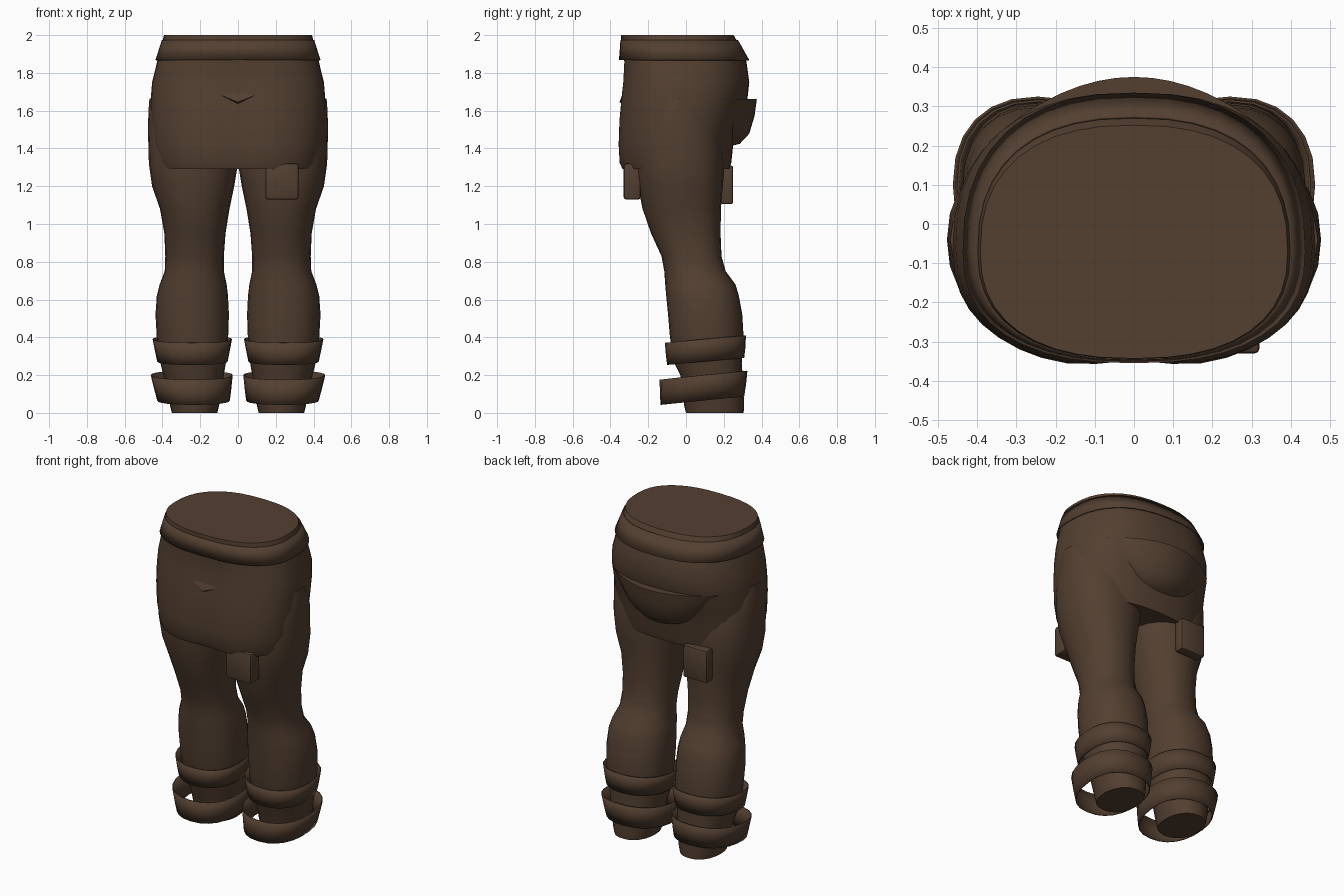
import bpy, bmesh, math
from mathutils import Vector

if "Cube" in bpy.data.objects:
    bpy.data.objects.remove(bpy.data.objects["Cube"])

brown = bpy.data.materials.new("dark brown cloth")
brown.diffuse_color = (0.086, 0.050, 0.030, 1)
brown.use_nodes = True
brown.node_tree.nodes["Principled BSDF"].inputs["Base Color"].default_value = brown.diffuse_color


def finish(bm, name, angle=40, thickness=0):
    bmesh.ops.recalc_face_normals(bm, faces=bm.faces)
    me = bpy.data.meshes.new(name)
    bm.to_mesh(me)
    bm.free()
    me.materials.append(brown)
    me.polygons.foreach_set("use_smooth", [True] * len(me.polygons))
    me.set_sharp_from_angle(angle=math.radians(angle))
    ob = bpy.data.objects.new(name, me)
    bpy.context.collection.objects.link(ob)
    if thickness:
        mod = ob.modifiers.new("thickness", 'SOLIDIFY')
        mod.thickness = thickness
    return ob


def power(v, e):
    return math.copysign(abs(v) ** e, v)


def loft(name, rings, n=32, exp=2.3, caps=True, tilt=0, dip=0, thickness=0):
    """Ring: z, x min, x max, y front, y widest, y back. Tilt raises the back."""
    bm = bmesh.new()
    rows = []
    for z, x0, x1, yf, yc, yb in rings:
        row = []
        for i in range(n):
            a = 2 * math.pi * i / n
            c, s = power(math.cos(a), 2 / exp), power(math.sin(a), 2 / exp)
            x = (x0 + x1) / 2 + (x1 - x0) / 2 * c
            y = yc + s * ((yb - yc) if s > 0 else (yc - yf))
            if s < 0 and z < 1.9:
                y += dip * math.exp(-(x / 0.11) ** 2)
            row.append(bm.verts.new((x, y, z + tilt * (y - yc))))
        rows.append(row)
    for lo, hi in zip(rows, rows[1:]):
        for i in range(n):
            j = (i + 1) % n
            bm.faces.new((lo[i], lo[j], hi[j], hi[i]))
    if caps:
        bm.faces.new(rows[0])
        bm.faces.new(rows[-1])
    return finish(bm, name, thickness=thickness)


def sym(z, rx, yf, yc, yb):
    return (z, -rx, rx, yf, yc, yb)


# Hips with a rounded hem, and the flat waist
loft("hips", [
    sym(1.295, 0.40, -0.325, -0.06, 0.205),
    sym(1.29, 0.425, -0.35, -0.06, 0.23),
    sym(1.325, 0.437, -0.365, -0.06, 0.24),
    sym(1.42, 0.455, -0.37, -0.06, 0.25),
    sym(1.55, 0.463, -0.365, -0.06, 0.285),
    sym(1.66, 0.462, -0.355, -0.06, 0.325),
    sym(1.75, 0.455, -0.345, -0.06, 0.335),
    sym(1.86, 0.428, -0.34, -0.07, 0.32),
    sym(1.96, 0.402, -0.345, -0.07, 0.275),
    sym(2.0, 0.392, -0.343, -0.07, 0.252)], n=40, exp=2.4, dip=0.022)

# Flared waistband
loft("waistband", [
    sym(1.868, 0.437, -0.355, -0.07, 0.335),
    sym(1.975, 0.403, -0.347, -0.07, 0.275)],
    n=40, exp=2.4, caps=False, thickness=0.006)

# Legs and ankle wraps, one set per side
leg = [
    (0.00, 0.11, 0.35, 0.00, 0.15, 0.305),
    (0.04, 0.10, 0.36, -0.01, 0.15, 0.308),
    (0.20, 0.075, 0.395, -0.03, 0.13, 0.30),
    (0.26, 0.065, 0.41, -0.06, 0.12, 0.295),
    (0.40, 0.052, 0.43, -0.085, 0.11, 0.305),
    (0.52, 0.048, 0.437, -0.095, 0.10, 0.298),
    (0.62, 0.053, 0.43, -0.105, 0.09, 0.28),
    (0.68, 0.06, 0.415, -0.11, 0.07, 0.262),
    (0.75, 0.075, 0.388, -0.115, 0.05, 0.21),
    (0.83, 0.075, 0.385, -0.13, 0.03, 0.188),
    (0.95, 0.066, 0.39, -0.185, 0.01, 0.183),
    (1.08, 0.045, 0.413, -0.23, -0.02, 0.185),
    (1.20, 0.02, 0.455, -0.255, -0.03, 0.195),
    (1.32, 0.0, 0.472, -0.27, -0.04, 0.205),
    (1.50, 0.0, 0.477, -0.27, -0.04, 0.19),
    (1.60, 0.0, 0.474, -0.23, -0.04, 0.15),
    (1.665, 0.0, 0.469, -0.19, -0.04, 0.11)]
upper_wrap = [(0.272, 0.055, 0.428, -0.10, 0.10, 0.308),
              (0.33, 0.043, 0.44, -0.107, 0.10, 0.315),
              (0.39, 0.032, 0.452, -0.112, 0.10, 0.317)]
lower_wrap = [(0.066, 0.043, 0.428, -0.135, 0.10, 0.308),
              (0.13, 0.035, 0.445, -0.138, 0.10, 0.318),
              (0.20, 0.028, 0.462, -0.14, 0.10, 0.325)]
for side, s in (("right", 1), ("left", -1)):
    def mirrored(rings):
        return [(z, s * a, s * b, yf, yc, yb) for z, a, b, yf, yc, yb in rings]
    loft(side + "_leg", mirrored(leg), n=24, exp=2.2)
    loft(side + "_upper_wrap", mirrored(upper_wrap), n=24, caps=False,
         tilt=0.09, thickness=0.006)
    loft(side + "_lower_wrap", mirrored(lower_wrap), n=24, caps=False,
         tilt=0.10, thickness=0.006)

# Crescent fold across the back: flat shelf on top, rounded below
bm = bmesh.new()
rows = []
for i in range(17):
    t = i / 8 - 1
    x = 0.37 * t
    y = 0.375 - 1.2 * x * x
    drop = 0.235 * (1 - abs(t) ** 2.5) + 0.02
    prof = [(-0.12, 0), (0, 0), (-0.012, 0.35), (-0.04, 0.72),
            (-0.09, 0.93), (-0.16, 1)]
    rows.append([bm.verts.new((x, y + dy, 1.662 - drop * f)) for dy, f in prof])
for a, b in zip(rows, rows[1:]):
    for k in range(6):
        m = (k + 1) % 6
        bm.faces.new((a[k], a[m], b[m], b[k]))
bm.faces.new(rows[0])
bm.faces.new(rows[-1])
finish(bm, "back_fold")

# Small front crease: a triangular tuck facing up
bm = bmesh.new()
top = [bm.verts.new(p) for p in ((-0.11, -0.335, 1.69), (0.11, -0.335, 1.69))]
tip = bm.verts.new((0, -0.352, 1.645))
root = bm.verts.new((0, -0.30, 1.62))
for f in ((top[0], tip, top[1]), (top[0], root, tip), (top[1], tip, root),
          (top[0], top[1], root)):
    bm.faces.new(f)
finish(bm, "front_crease", angle=20)


# Pouches hanging below the hem, one in front and one behind
def pouch(name, lo, hi):
    bm = bmesh.new()
    bmesh.ops.create_cube(bm, size=1)
    lo, hi = Vector(lo), Vector(hi)
    for v in bm.verts:
        v.co = (lo + hi) / 2 + v.co * (hi - lo)
    bmesh.ops.bevel(bm, geom=bm.edges[:], offset=0.012, segments=2,
                    affect='EDGES', profile=0.5)
    finish(bm, name)


pouch("front_pouch", (0.145, -0.33, 1.13), (0.32, -0.24, 1.32))
pouch("back_pouch", (-0.32, 0.185, 1.105), (-0.15, 0.25, 1.31))
